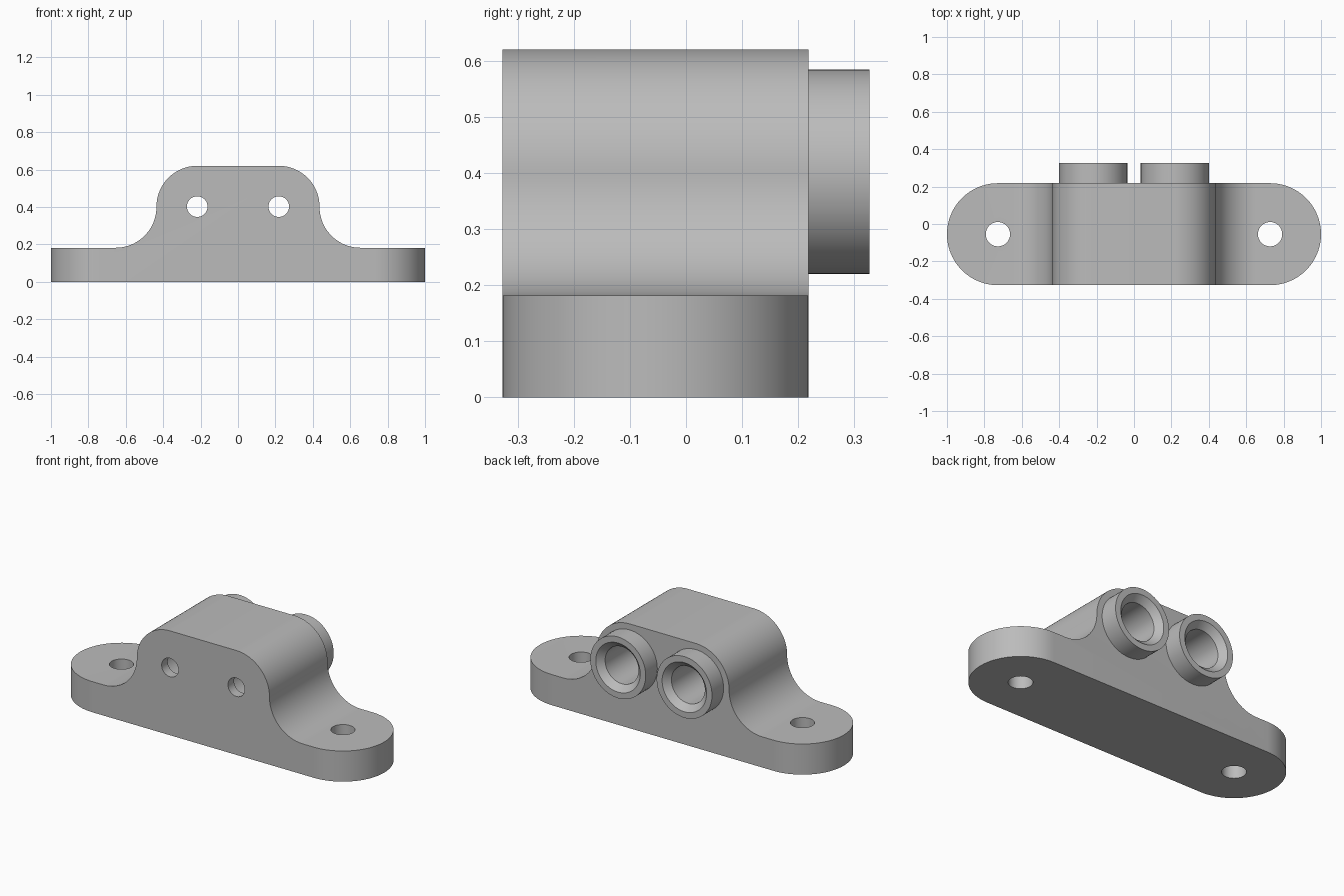
import bpy, bmesh
from math import sin, cos, pi, radians
from mathutils import Matrix

cube = bpy.data.objects.get("Cube")
if cube:
    bpy.data.objects.remove(cube)

# Overall dimensions
FRONT, BACK, BOSS_END = -0.327, 0.218, 0.327
MID_Y = (FRONT + BACK) / 2
END_R = (BACK - FRONT) / 2
HOLE_X = 1 - END_R
PORT_X, PORT_Z = 0.218, 0.402
BASE_Z, TOP_Z = 0.182, 0.62
R = 0.218

grey = bpy.data.materials.new("light_grey")
grey.use_nodes = True
grey.diffuse_color = (0.5, 0.5, 0.5, 1)
grey.node_tree.nodes["Principled BSDF"].inputs["Base Color"].default_value = (0.5, 0.5, 0.5, 1)


def arc(cx, cy, r, start, end, steps=24):
    angles = [radians(start + (end - start) * i / steps) for i in range(steps + 1)]
    return [(cx + r * cos(a), cy + r * sin(a)) for a in angles]


def finish(name, bm):
    bmesh.ops.recalc_face_normals(bm, faces=bm.faces)
    mesh = bpy.data.meshes.new(name)
    bm.to_mesh(mesh)
    bm.free()
    mesh.materials.append(grey)
    obj = bpy.data.objects.new(name, mesh)
    bpy.context.collection.objects.link(obj)
    return obj


def prism(name, points, offset):
    """Extrude a closed loop of 3D points by an offset vector."""
    bm = bmesh.new()
    face = bm.faces.new([bm.verts.new(p) for p in points])
    new = bmesh.ops.extrude_face_region(bm, geom=[face])["geom"]
    verts = [g for g in new if isinstance(g, bmesh.types.BMVert)]
    bmesh.ops.translate(bm, verts=verts, vec=offset)
    return finish(name, bm)


def turned(name, profile, centre, along_y=True, segments=64):
    """Solid of revolution from (radius, distance) steps along y or z."""
    bm = bmesh.new()
    rings = []
    for r, d in profile:
        ring = [(r * cos(2 * pi * i / segments), r * sin(2 * pi * i / segments), d)
                for i in range(segments)]
        rings.append([bm.verts.new(p) for p in ring])
    for a, b in zip(rings, rings[1:]):
        for i in range(segments):
            j = (i + 1) % segments
            bm.faces.new((a[i], a[j], b[j], b[i]))
    bm.faces.new(rings[0])
    bm.faces.new(rings[-1])
    if along_y:
        bmesh.ops.rotate(bm, verts=bm.verts, matrix=Matrix.Rotation(-pi / 2, 3, "X"))
    bmesh.ops.translate(bm, verts=bm.verts, vec=centre)
    return finish(name, bm)


def combine(target, tool, operation):
    mod = target.modifiers.new(tool.name, "BOOLEAN")
    mod.operation = operation
    mod.solver = "EXACT"
    mod.object = tool
    bpy.context.view_layer.objects.active = target
    bpy.ops.object.modifier_apply(modifier=mod.name)
    bpy.data.objects.remove(tool)


# Bracket silhouette: flange, concave fillet, rounded shoulder
half = [(1.1, 0), (1.1, BASE_Z)]
half += arc(0.436 + R, BASE_Z + R, R, 270, 180)
half += arc(PORT_X, TOP_Z - R, R, 0, 90)
outline = half + [(-x, z) for x, z in reversed(half)]
body = prism("bracket_body", [(x, FRONT, z) for x, z in outline], (0, BACK - FRONT, 0))

# Rounded flange ends
plan = arc(HOLE_X, MID_Y, END_R, -90, 90, 48) + arc(-HOLE_X, MID_Y, END_R, 90, 270, 48)
combine(body, prism("end_rounding", [(x, y, -0.1) for x, y in plan], (0, 0, 1)), "INTERSECT")

for side in (-1, 1):
    # Port boss on the back
    port = (side * PORT_X, 0, PORT_Z)
    combine(body, turned("port_boss", [(0.182, 0.1), (0.182, BOSS_END)], port), "UNION")
    # Stepped bore: small front hole, wide bore, flared mouth
    bore = [(0.055, -0.5), (0.055, -0.27), (0.11, -0.27),
            (0.11, BOSS_END - 0.036), (0.146, BOSS_END), (0.146, 0.4)]
    combine(body, turned("port_bore", bore, port), "DIFFERENCE")
    # Vertical mounting hole
    hole = [(0.065, -0.1), (0.065, 0.3)]
    combine(body, turned("mounting_hole", hole, (side * HOLE_X, MID_Y, 0), False), "DIFFERENCE")

# Smooth curved walls, sharp rims
bpy.ops.object.select_all(action="DESELECT")
body.select_set(True)
bpy.context.view_layer.objects.active = body
bpy.ops.object.shade_smooth_by_angle(angle=radians(30))
